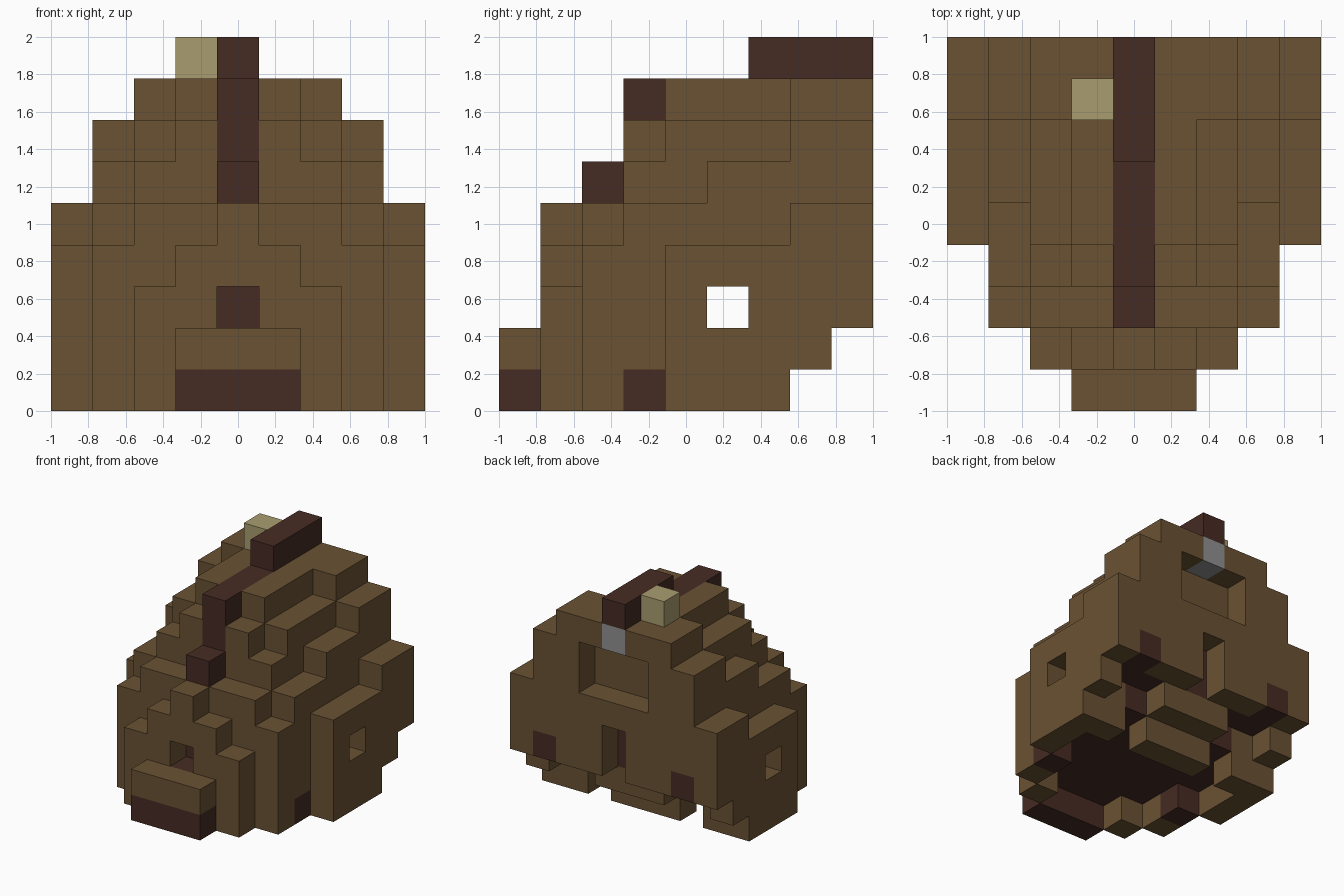
import bpy
import bmesh
from mathutils import Vector

cube = bpy.data.objects.get("Cube")
if cube:
    bpy.data.objects.remove(cube, do_unlink=True)

N = 9            # blocks per side
S = 2 / N        # block size
MID = N // 2

# Column heights in blocks, front to back, by distance from the middle plane
HEIGHTS = [
    [2, 5, 6, 8, 8, 8, 9, 9, 9],
    [2, 4, 5, 7, 8, 8, 8, 8, 8],
    [0, 3, 5, 6, 7, 7, 7, 8, 8],
    [0, 0, 4, 5, 5, 6, 6, 7, 7],
    [0, 0, 0, 0, 4, 4, 4, 5, 5],
]


def on_base_ring(d, y):
    """Outer ring of feet and jaw blocks under the shell."""
    return ((y == 0 and d <= 1) or (y == 1 and d == 2)
            or (y in (2, 3) and d == 3) or (4 <= y <= 6 and d == 4)
            or (y == 6 and d != 2))


def is_open(d, y, z):
    """Openings and undercuts."""
    if z == 0:
        return not on_base_ring(d, y) or (y == 6 and d == 2)
    if z == 1 and (y == 8 or (y == 7 and d in (2, 3))):
        return True                                   # rear undercut
    if z == 2 and (y == 5 or (y == 1 and d == 0)):
        return True                                   # side tunnel, front hole
    if y == 8 and d == 0 and z in (2, 3):
        return True                                   # rear slot
    return y == 8 and d <= 1 and z in (5, 6)          # rear niche


def part_of(d, y, z):
    """Part that a filled block belongs to."""
    if d == 0 and y == 8 and z == 7:
        return "rear_plug"
    if d == 0 and (z == 8 or (z == 7 and 3 <= y <= 5)
                   or (z == 6 and y == 3) or (z == 5 and y == 2)):
        return "top_ridge"
    if z == 0 and (y == 0 or (y == 3 and d == 3)):
        return "dark_feet"
    if z == 1 and y < 7 and not on_base_ring(d, y):
        return "inner_core"
    if z == 1 and y == 6 and d <= 1:
        return "inner_core"
    if z == 2 and ((y == 7 and d in (2, 3)) or (y == 8 and d == 3)):
        return "inner_core"
    if d == 0 and ((y == 2 and z == 2) or (y == 7 and z in (2, 3))):
        return "inner_core"
    return "shell"


# Fill the block grid
cells = {}
for x in range(N):
    d = abs(x - MID)
    for y, height in enumerate(HEIGHTS[d]):
        for z in range(height):
            if not is_open(d, y, z):
                cells[x, y, z] = part_of(d, y, z)
cells[3, 7, 8] = "top_nub"


def material(name, rgb):
    mat = bpy.data.materials.new(name)
    mat.use_nodes = True
    colour = (*rgb, 1)
    mat.diffuse_color = colour
    bsdf = mat.node_tree.nodes["Principled BSDF"]
    bsdf.inputs["Base Color"].default_value = colour
    bsdf.inputs["Roughness"].default_value = 0.9
    return mat


brown = material("brown", (0.144, 0.084, 0.033))
dark = material("dark_red_brown", (0.061, 0.024, 0.017))
tan = material("tan", (0.397, 0.337, 0.162))
grey = material("grey", (0.28, 0.28, 0.28))

AXES = [Vector((1, 0, 0)), Vector((0, 1, 0)), Vector((0, 0, 1))]


def build(part, mat):
    """Skin the blocks of one part, leaving out buried faces."""
    bm = bmesh.new()
    for cell, owner in cells.items():
        if owner != part:
            continue
        centre = Vector(cell) + Vector((0.5, 0.5, 0.5))
        for i in range(3):
            for sign in (1, -1):
                normal = AXES[i] * sign
                if tuple(int(c) for c in Vector(cell) + normal) in cells:
                    continue
                a, b = AXES[(i + 1) % 3] * sign, AXES[(i + 2) % 3]
                corners = (-a - b, a - b, a + b, b - a)
                bm.faces.new([bm.verts.new(
                    (centre + (normal + c) / 2) * S - Vector((1, 1, 0)))
                    for c in corners])
    bmesh.ops.remove_doubles(bm, verts=bm.verts, dist=S / 100)
    mesh = bpy.data.meshes.new(part)
    bm.to_mesh(mesh)
    bm.free()
    mesh.materials.append(mat)
    bpy.context.collection.objects.link(bpy.data.objects.new(part, mesh))


for part, mat in (("shell", brown), ("inner_core", dark), ("dark_feet", dark),
                  ("top_ridge", dark), ("top_nub", tan), ("rear_plug", grey)):
    build(part, mat)
